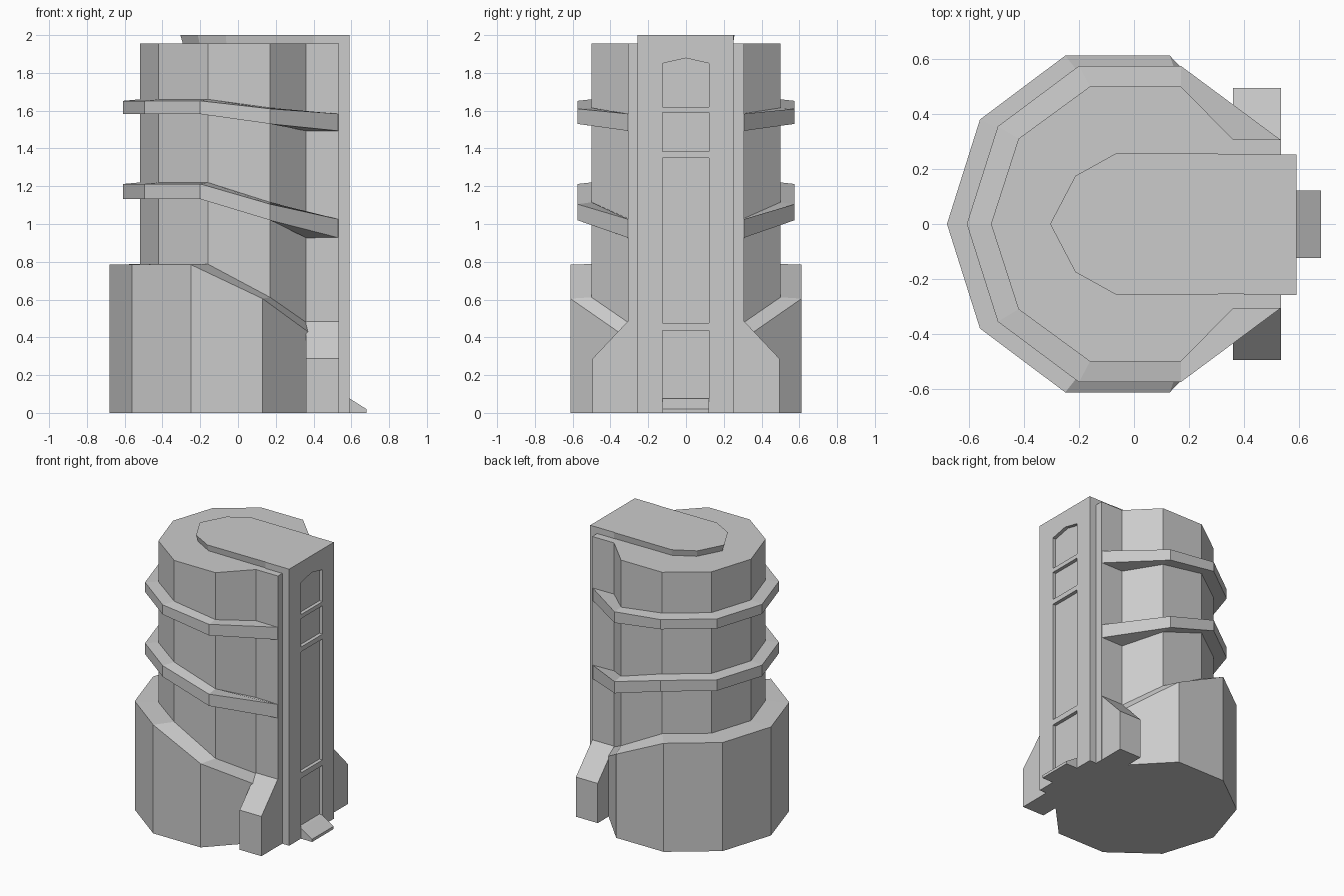
import bpy, bmesh

if "Cube" in bpy.data.objects:
    bpy.data.objects.remove(bpy.data.objects["Cube"])


def loft(name, loops):
    """Solid skinned through equal-length closed loops, capped at both ends."""
    bm = bmesh.new()
    rows = [[bm.verts.new(p) for p in loop] for loop in loops]
    n = len(rows[0])
    for a, b in zip(rows, rows[1:]):
        for i in range(n):
            j = (i + 1) % n
            bm.faces.new((a[i], a[j], b[j], b[i]))
    bm.faces.new(rows[0])
    bm.faces.new(rows[-1])
    bmesh.ops.recalc_face_normals(bm, faces=bm.faces)
    me = bpy.data.meshes.new(name)
    bm.to_mesh(me)
    bm.free()
    ob = bpy.data.objects.new(name, me)
    bpy.context.collection.objects.link(ob)
    return ob


def mirrored(half):
    """Half outline starting on y = 0, completed on the other side."""
    return [(p[0], -p[1], *p[2:]) for p in reversed(half[1:])] + half


def flat(pts, z):
    return [(x, y, z) for x, y in pts]


def along_x(pts, x0, x1):
    return [[(x, y, z) for y, z in pts] for x in (x0, x1)]


# Main tower body
body = [(-.52, 0), (-.42, .31), (-.16, .5), (.17, .5), (.36, .308), (.535, .308)]
outline = mirrored(body)
loft("tower_body", [flat(outline, 0), flat(outline, 1.955)])


def band(name, outer, tops, bottoms, inner_tops):
    """Wrap-around collar hugging the body, sloping down toward the door side."""
    half = []
    for (x, y), (ix, iy), t, b, it in zip(outer, body, tops, bottoms, inner_tops):
        half.append((x, y, ix, iy, t, b, it))
    sections = []
    for s, part in ((-1, half[:0:-1]), (1, half)):
        for x, y, ix, iy, t, b, it in part:
            sections.append([(x, s * y, b), (x, s * y, t),
                             (ix, s * iy, it), (ix, s * iy, b)])
    return loft(name, sections)


# Wide base skirt
band("base_skirt", [(-.68, 0), (-.56, .38), (-.25, .612), (.13, .612), (.37, .36)],
     [.785, .785, .785, .605, .43], [0] * 5, [.788, .788, .788, .612, .48])

# Two collars
ring = [(-.608, 0), (-.495, .355), (-.2, .575), (.17, .575), (.533, .306)]
band("lower_collar", ring, [1.212, 1.212, 1.212, 1.105, 1.025],
     [1.132, 1.132, 1.132, 1.02, .927], [1.22, 1.22, 1.22, 1.115, 1.03])
band("upper_collar", ring, [1.652, 1.652, 1.652, 1.61, 1.583],
     [1.582, 1.582, 1.582, 1.53, 1.493], [1.66, 1.66, 1.66, 1.615, 1.585])

# Buttresses either side of the door column
for side, s in (("front", -1), ("back", 1)):
    prof = [(s * .28, 0), (s * .495, 0), (s * .495, .287), (s * .308, .485), (s * .28, .485)]
    loft(side + "_buttress", along_x(prof, .36, .534))

# Door column with recessed panels
column = loft("door_column", along_x([(-.258, 0), (.252, 0), (.252, 2), (-.258, 2)], .4, .59))
panels = [(.02, .435), (.475, 1.35), (1.385, 1.59), (1.62, 1.85)]
for i, (z0, z1) in enumerate(panels):
    peak = .028 if i == 3 else 0
    prof = [(-.125, z0), (.123, z0), (.123, z1)]
    if peak:
        prof.append((0, z1 + peak))
    prof.append((-.125, z1))
    cutter = loft("panel_cutter", along_x(prof, .565, .7))
    mod = column.modifiers.new("panel", "BOOLEAN")
    mod.object = cutter
    mod.solver = "EXACT"
    dg = bpy.context.evaluated_depsgraph_get()
    mesh = bpy.data.meshes.new_from_object(column.evaluated_get(dg))
    column.modifiers.clear()
    column.data = mesh
    bpy.data.objects.remove(cutter)

# Roof plate with undercut rounded nose
cap = mirrored([(-.305, 0), (-.213, .175), (-.065, .257), (.4, .255)])
cap_low = mirrored([(-.288, 0), (-.2, .165), (-.06, .245), (.4, .25)])
loft("roof_plate", [flat(cap_low, 1.94), flat(cap, 2)])

# Sloped doorstep
step = [(.56, 0), (.68, 0), (.68, .02), (.59, .077), (.56, .077)]
loft("doorstep", [[(x, y, z) for x, z in step] for y in (-.124, .122)])
